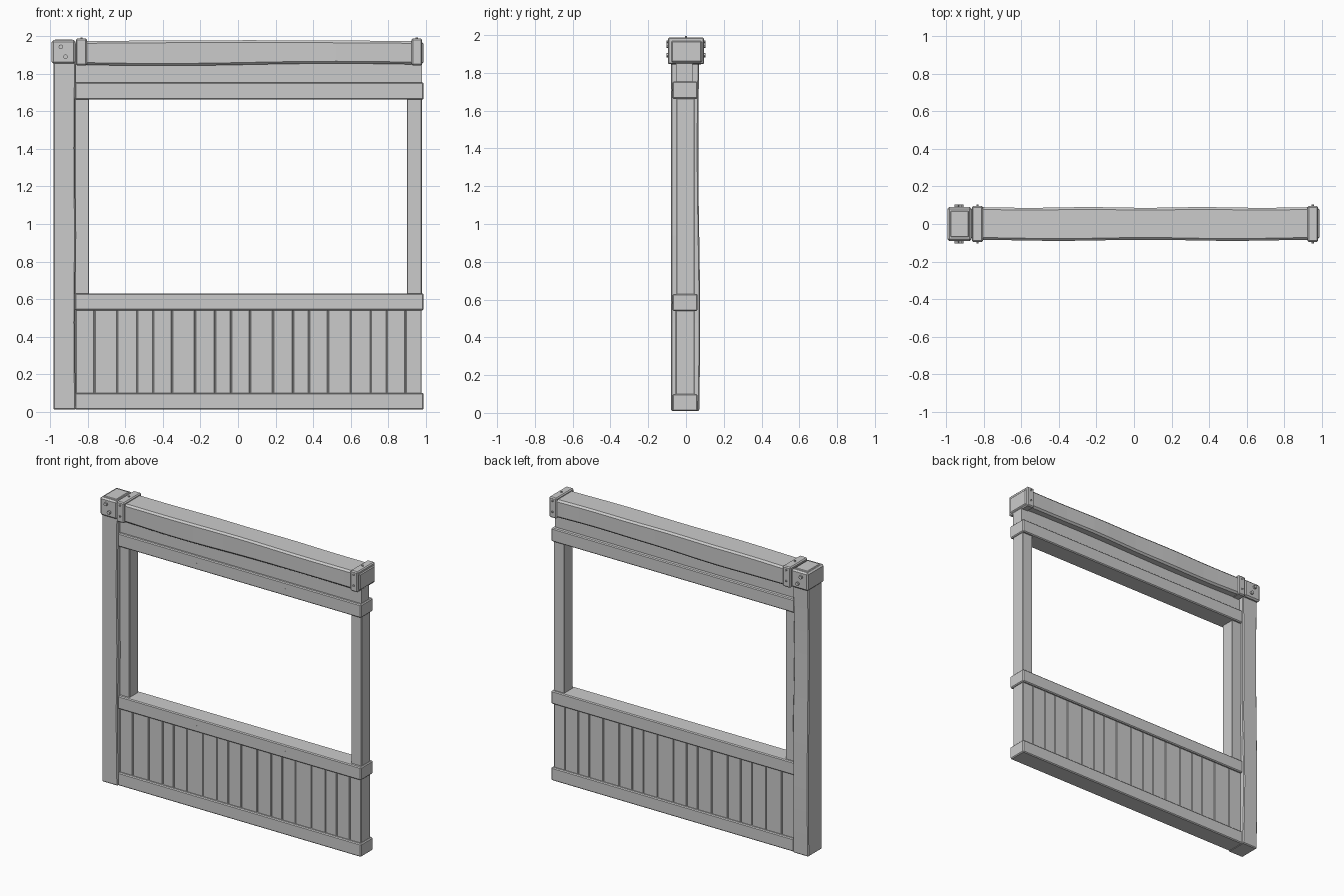
import bpy, bmesh, math
from mathutils import Matrix

cube = bpy.data.objects.get("Cube")
if cube:
    bpy.data.objects.remove(cube, do_unlink=True)

grey = bpy.data.materials.new("plain_grey")
grey.use_nodes = True
tone = (0.6, 0.6, 0.6, 1)
grey.diffuse_color = tone
grey.node_tree.nodes["Principled BSDF"].inputs["Base Color"].default_value = tone


def finish(name, bm):
    mesh = bpy.data.meshes.new(name)
    bm.to_mesh(mesh)
    bm.free()
    mesh.materials.append(grey)
    obj = bpy.data.objects.new(name, mesh)
    bpy.context.collection.objects.link(obj)
    return obj


def box(name, x, y, z, bevel=0.005, axis=None, cuts=0, warp=None):
    """Bevelled box from (min, max) ranges, optionally cut along an axis and warped."""
    bm = bmesh.new()
    bmesh.ops.create_cube(bm, size=1)
    for v in bm.verts:
        v.co = [r[0] + (c + 0.5) * (r[1] - r[0]) for r, c in zip((x, y, z), v.co)]
    if bevel:
        bmesh.ops.bevel(bm, geom=bm.edges[:], offset=bevel, segments=1,
                        affect='EDGES', profile=0.5)
    if warp:
        lo, hi = (x, y, z)[axis]
        mid = [sum(r) / 2 for r in (x, y, z)]
        for i in range(1, cuts + 1):
            at = [0, 0, 0]
            at[axis] = lo + (hi - lo) * i / (cuts + 1)
            normal = [0, 0, 0]
            normal[axis] = 1
            bmesh.ops.bisect_plane(bm, geom=bm.verts[:] + bm.edges[:] + bm.faces[:],
                                   plane_co=at, plane_no=normal)
        for v in bm.verts:
            t = (v.co[axis] - lo) / (hi - lo)
            warp(v.co, t, mid)
    return finish(name, bm)


def rivet(name, loc, axis, radius, depth):
    bm = bmesh.new()
    turn = {'x': Matrix.Rotation(math.pi / 2, 4, 'Y'),
            'y': Matrix.Rotation(math.pi / 2, 4, 'X'), 'z': Matrix()}[axis]
    bmesh.ops.create_cone(bm, cap_ends=True, segments=8, radius1=radius, radius2=radius,
                          depth=depth, matrix=Matrix.Translation(loc) @ turn)
    return finish(name, bm)


def hewn_beam(co, t, mid):
    # shallow adze marks along the beam's lower front and back edges
    if co.y < mid[1]:
        co.y += 0.006 * (math.cos(4 * math.pi * t) - 1) / 2 + 0.006
    else:
        co.y -= 0.004 * math.sin(math.pi * t * 3) ** 2
    if co.z < mid[2]:
        co.z -= 0.006 * math.sin(2 * math.pi * t)
    else:
        co.z -= 0.005 * (1 - math.sin(math.pi * t))


def hewn_post(co, t, mid):
    dip = 0.005 * math.sin(2 * math.pi * t)
    if co.x > mid[0]:
        co.x -= abs(dip)
    if co.y > mid[1]:
        co.y += dip


# Corner post and its cap
box("corner_post", (-0.985, -0.865), (-0.08, 0.07), (0.01, 1.87), 0.006, 2, 11, hewn_post)
box("post_cap", (-0.995, -0.866), (-0.09, 0.09), (1.855, 1.98), 0.01)
box("post_cap_top", (-0.979, -0.881), (-0.07, 0.07), (1.96, 1.984), 0.004)

# Roof beam with a band at each end
box("roof_beam", (-0.866, 0.988), (-0.09, 0.09), (1.85, 1.98), 0.012, 0, 15, hewn_beam)
for side, lo, hi in (("right", -0.865, -0.805), ("left", 0.925, 0.982)):
    box(side + "_beam_band", (lo, hi), (-0.096, 0.096), (1.846, 1.988), 0.007)
    mid = (lo + hi) / 2
    for y in (-0.097, 0.097):
        for z in (1.89, 1.965):
            rivet(side + "_band_rivet", (mid, y, z), 'y', 0.006, 0.012)
    rivet(side + "_band_top_rivet", (mid, 0, 1.989), 'z', 0.006, 0.012)

# Cap bolts, front and back
for y in (-0.093, 0.093):
    for x, z in ((-0.945, 1.945), (-0.92, 1.893)):
        rivet("cap_bolt", (x, y, z), 'y', 0.012, 0.022)

# Horizontal rails with small nails
for name, lo, hi in (("top_rail", 1.663, 1.755), ("sill_rail", 0.54, 0.63),
                     ("bottom_rail", 0.01, 0.1)):
    box(name, (-0.87, 0.99), (-0.071, 0.061), (lo, hi), 0.006)
    if name != "bottom_rail":
        for x in (-0.27, 0.41):
            rivet(name + "_nail", (x, -0.071, (lo + hi) / 2), 'y', 0.005, 0.006)

# Header board and window jambs
box("header_board", (-0.87, 0.98), (-0.052, 0.034), (1.75, 1.86), 0)
box("right_jamb", (-0.87, -0.795), (-0.05, 0.045), (0.62, 1.67), 0.003)
box("left_jamb", (0.9, 0.98), (-0.05, 0.045), (0.62, 1.67), 0.003)

# Plank infill below the window, in a repeating run of four widths
box("plank_backing", (-0.87, 0.976), (-0.045, 0.036), (0.09, 0.55), 0)
widths = (0.101, 0.122, 0.107, 0.085)
x = -0.867
for i in range(18):
    end = min(x + widths[i % 4], 0.98)
    box("plank", (x + 0.001, end - 0.001), (-0.055, 0.046), (0.09, 0.55), 0.004)
    x = end
